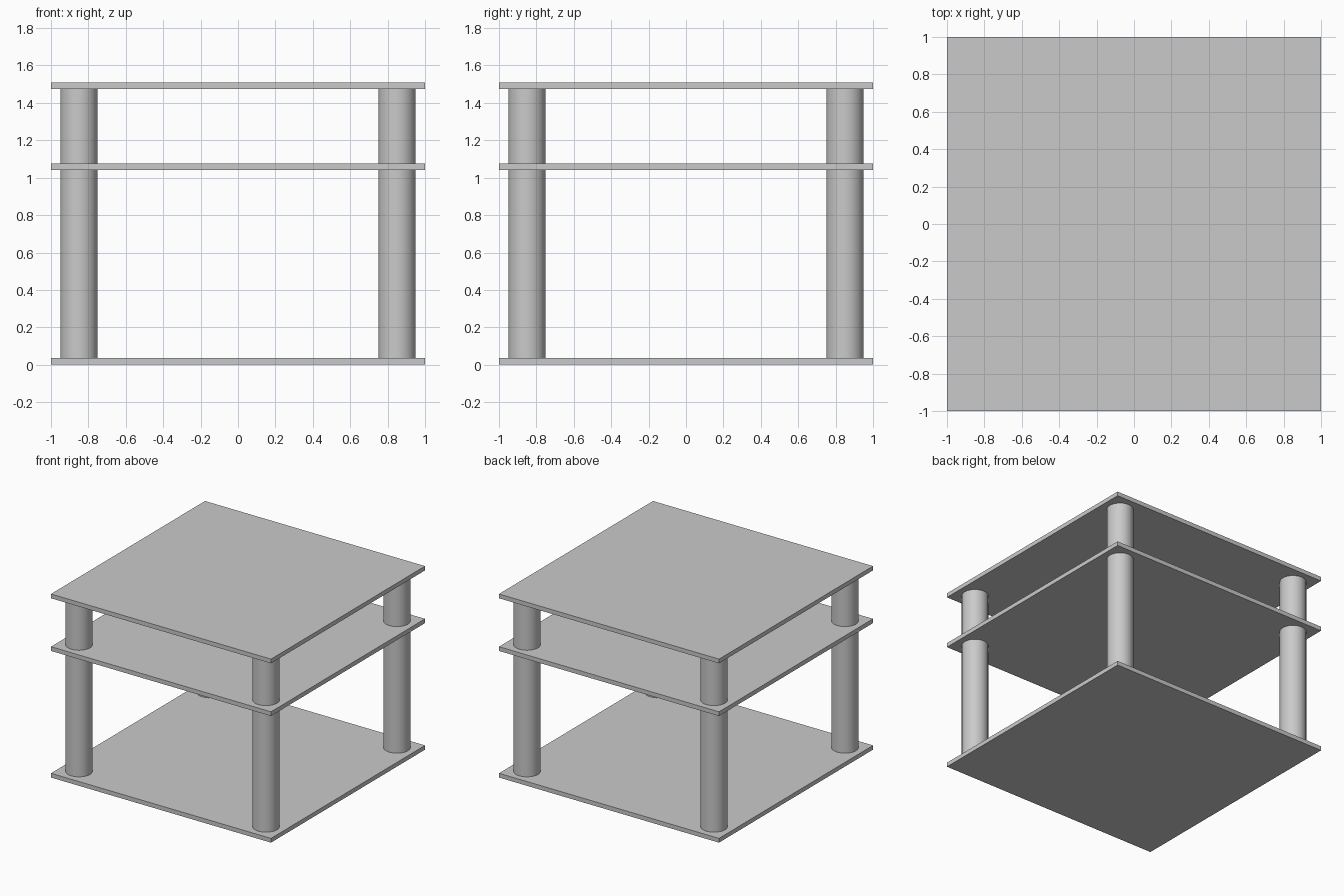
import bpy

cube = bpy.data.objects.get("Cube")
if cube:
    bpy.data.objects.remove(cube, do_unlink=True)

GREY = (0.59, 0.59, 0.59, 1)
grey = bpy.data.materials.new("plain grey")
grey.use_nodes = True
grey.diffuse_color = GREY
grey.node_tree.nodes["Principled BSDF"].inputs["Base Color"].default_value = GREY

THICK = 0.035
BASE_Z, MIDDLE_Z, TOP_Z = 0.0, 1.04, 1.473   # underside of each board
LEG_RADIUS, LEG_OFFSET = 0.1, 0.85


def board(name, bottom):
    bpy.ops.mesh.primitive_cube_add(size=1, location=(0, 0, bottom + THICK / 2))
    obj = bpy.context.object
    obj.name = name
    obj.scale = (2, 2, THICK)
    bpy.ops.object.transform_apply(location=False, rotation=False, scale=True)
    obj.data.materials.append(grey)


def leg(name, x, y, bottom, top):
    bpy.ops.mesh.primitive_cylinder_add(
        vertices=64, radius=LEG_RADIUS, depth=top - bottom,
        location=(x, y, (bottom + top) / 2))
    obj = bpy.context.object
    obj.name = name
    obj.data.materials.append(grey)
    bpy.ops.object.shade_smooth_by_angle()


# Three square boards
board("base_board", BASE_Z)
board("middle_shelf", MIDDLE_Z)
board("top_board", TOP_Z)

# Round legs at the four corners, in a lower and an upper tier
for side, sx in (("left", 1), ("right", -1)):
    for end, sy in (("front", -1), ("back", 1)):
        x, y = sx * LEG_OFFSET, sy * LEG_OFFSET
        leg(f"lower_leg_{end}_{side}", x, y, BASE_Z + THICK, MIDDLE_Z)
        leg(f"upper_leg_{end}_{side}", x, y, MIDDLE_Z + THICK, TOP_Z)
